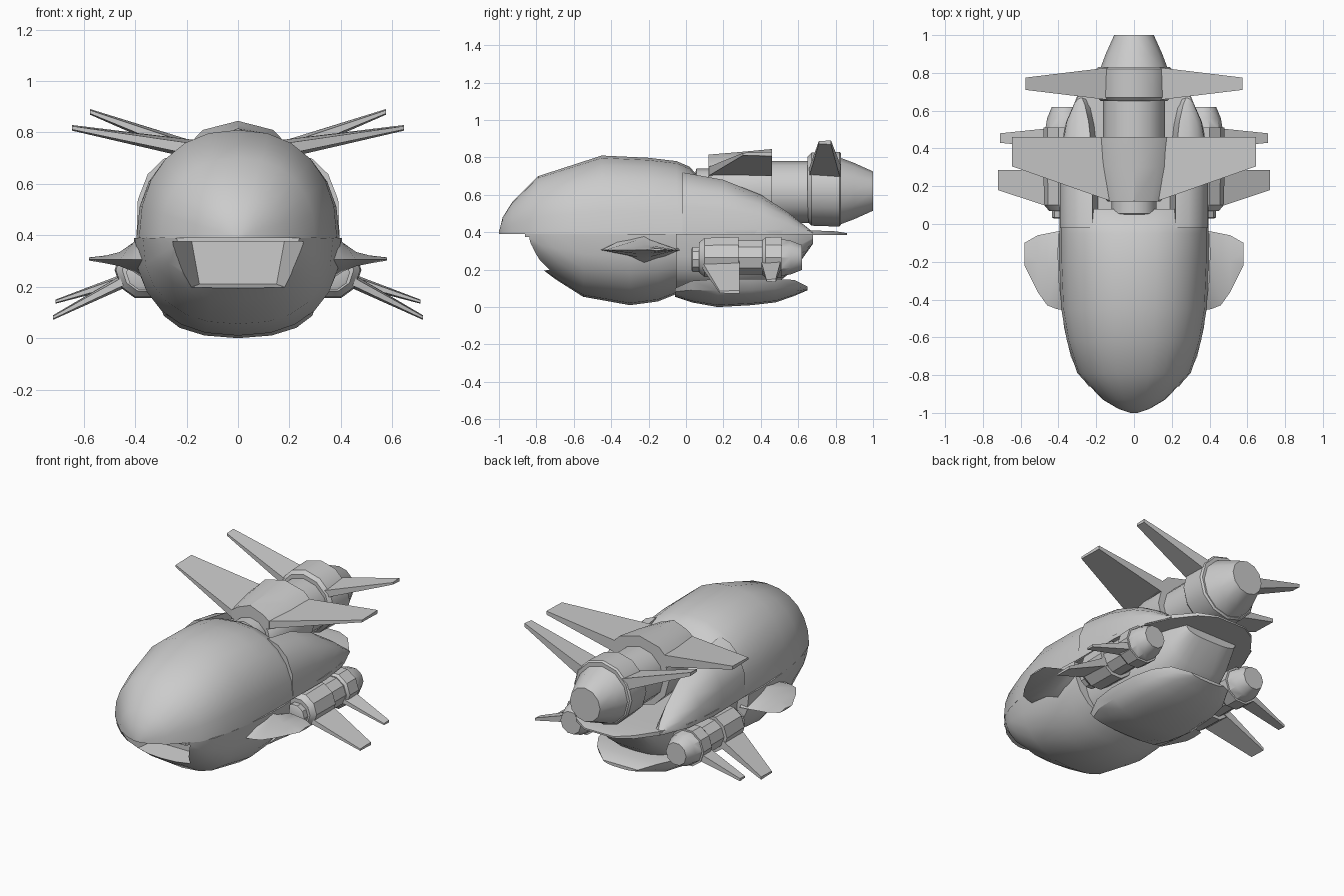
import bpy, bmesh, math

if "Cube" in bpy.data.objects:
    bpy.data.objects.remove(bpy.data.objects["Cube"])


def finish(obj, mirror=False, angle=35):
    bpy.ops.object.select_all(action='DESELECT')
    bpy.context.view_layer.objects.active = obj
    obj.select_set(True)
    if mirror:
        obj.modifiers.new("Mirror", 'MIRROR').use_clip = False
    bpy.ops.object.shade_smooth_by_angle(angle=math.radians(angle))
    return obj


def skin(name, rings, mirror=False, angle=35, smooth=True):
    """Loft closed rings of equal length and cap both ends."""
    bm = bmesh.new()
    vs = [[bm.verts.new(p) for p in r] for r in rings]
    n = len(rings[0])
    for a, b in zip(vs, vs[1:]):
        for i in range(n):
            j = (i + 1) % n
            bm.faces.new((a[i], a[j], b[j], b[i]))
    bm.faces.new(vs[0])
    bm.faces.new(vs[-1])
    bmesh.ops.recalc_face_normals(bm, faces=bm.faces)
    me = bpy.data.meshes.new(name)
    bm.to_mesh(me)
    bm.free()
    obj = bpy.data.objects.new(name, me)
    bpy.context.collection.objects.link(obj)
    return finish(obj, mirror, angle) if smooth else obj


def half_ring(y, w, h, base=0.39, power=0.9, n=12):
    """Half superellipse standing on (h > 0) or hanging from (h < 0) the base."""
    pts = []
    for i in range(n + 1):
        a = math.pi * i / n
        c, s = math.cos(a), math.sin(a)
        x = math.copysign(abs(c) ** power, c) * w
        pts.append((x, y, base + h * max(s, 0) ** power))
    return pts


def lathe(name, cx, cz, profile, sides=12, mirror=False):
    rings = []
    for y, r in profile:
        rings.append([(cx + r * math.cos(math.tau * i / sides), y,
                       cz + r * math.sin(math.tau * i / sides)) for i in range(sides)])
    return skin(name, rings, mirror)


def wing(name, root, tip):
    """root and tip: x, z, y front, y back, half thickness."""
    rings = []
    for x, z, y0, y1, t in (root, tip):
        rings.append([(x, y0, z - t * .6), (x, y1, z - t), (x, y1, z + t), (x, y0, z + t * .6)])
    return skin(name, rings, True)


# Upper shell
skin("upper_shell", [half_ring(y, w, h) for y, w, h in (
    (-1.0, .02, .012), (-.98, .08, .09), (-.93, .165, .17), (-.79, .30, .31),
    (-.62, .355, .365), (-.45, .385, .42), (-.2, .395, .408), (-.05, .395, .39),
    (.02, .395, .36), (.08, .395, .29))])

# Rear side shells flanking the top engine, tapering to the tail
rings = []
for y, xo, xi, h in ((-.02, .395, .22, .33), (.2, .395, .22, .29), (.4, .385, .225, .21),
                     (.54, .36, .24, .12), (.63, .32, .26, .05), (.68, .30, .28, .01)):
    d = xo - xi
    rings.append([(xo, y, .39), (xo - d * .03, y, .39 + h * .45), (xo - d * .25, y, .39 + h * .75),
                  (xo - d * .6, y, .39 + h * .93), (xi, y, .39 + h), (xi - .03, y, .39)])
skin("rear_side_shell", rings, True)

# Flat tail deck
skin("tail_deck", [[(-w, y, .385), (w, y, .385), (w, y, t), (-w, y, t)] for y, w, t in (
    (-.05, .39, .41), (.3, .395, .41), (.5, .37, .41), (.67, .30, .41), (.8, .2, .405), (.86, .1, .395))])

# Lower hull with a carved mouth
hull = skin("lower_hull", [half_ring(y, w, zb - .39, .39, .85) for y, w, zb in (
    (-.86, .24, .33), (-.78, .30, .21), (-.7, .335, .15), (-.55, .37, .055), (-.3, .40, .01),
    (-.15, .405, .03), (-.05, .40, .07))], smooth=False)
cutter = skin("mouth_cutter", [[(-w, y, zb), (w, y, zb), (w * 1.2, y, .375), (-w * 1.2, y, .375)]
              for y, w, zb in ((-1.0, .26, .17), (-.62, .15, .21))], smooth=False)
cutter.hide_render = True
mod = hull.modifiers.new("Mouth", 'BOOLEAN')
mod.operation = 'DIFFERENCE'
mod.object = cutter
bpy.context.view_layer.objects.active = hull
bpy.ops.object.modifier_apply(modifier=mod.name)
bpy.data.objects.remove(cutter)
finish(hull)

# Narrow rear core between the side engines
skin("rear_core", [half_ring(y, w, zb - .39, .39, .7) for y, w, zb in (
    (-.1, .33, .08), (.2, .30, .08), (.45, .26, .1), (.58, .22, .2), (.68, .18, .34))])

# Belly tray under the rear
rings = []
for y, w, zb, zt in ((-.06, .27, .055, .10), (.03, .30, .025, .14), (.17, .31, .0, .15),
                     (.35, .30, .01, .15), (.48, .27, .025, .15), (.58, .21, .06, .145), (.65, .12, .09, .11)):
    ring = half_ring(y, w, zb - zt, zt, .9, 8)
    rings.append(ring)
skin("belly_tray", rings)

# Pectoral fins on the front flanks
rings = []
for x, y0, y1, zb, zt in ((.35, -.46, -.03, .22, .42), (.41, -.45, -.04, .26, .37),
                          (.46, -.43, -.05, .28, .335), (.51, -.36, -.06, .29, .322), (.58, -.22, -.10, .302, .314)):
    ym, zm = y0 + (y1 - y0) * .55, .305
    rings.append([(x, y0, zm), (x, ym, zb), (x, y1, zm), (x, ym, zt)])
skin("flank_fin", rings, True)

# Top engine
lathe("top_engine_intake", 0, .62, ((.05, .10), (.055, .12), (.16, .12)))
lathe("top_engine_body", 0, .62, ((.12, .14), (.15, .17), (.3, .20), (.46, .205)))
lathe("top_engine_core", 0, .615, ((.44, .165), (.68, .165)))
lathe("top_engine_ring", 0, .63, ((.65, .175), (.67, .195), (.82, .2), (.83, .19)))
lathe("top_engine_nozzle", 0, .62, ((.82, .18), (.9, .15), (1.0, .105)))

# Hood bridging the front wings over the engine
skin("top_engine_hood", [[(-w, y, .70), (-w, y, .75), (-w * .7, y, z - .035), (0, y, z),
                          (w * .7, y, z - .035), (w, y, .75), (w, y, .70)]
                         for y, w, z in ((.12, .13, .815), (.3, .175, .83), (.46, .195, .845))])

# Top engine wings
wing("top_front_wing", (.12, .725, .12, .46, .04), (.645, .818, .305, .46, .011))
wing("top_rear_wing", (.12, .71, .655, .83, .04), (.575, .88, .71, .775, .011))

# Side engines
X, Z = .365, .265
lathe("side_engine_intake", X, .255, ((.03, .06), (.035, .07), (.1, .07)), 10, True)
lathe("side_engine_body", X, Z, ((.07, .085), (.1, .11), (.28, .115)), 10, True)
lathe("side_engine_core", X, Z, ((.26, .095), (.44, .095)), 10, True)
lathe("side_engine_ring", X, Z, ((.41, .1), (.425, .113), (.51, .115)), 10, True)
lathe("side_engine_nozzle", X, Z, ((.5, .105), (.56, .095), (.62, .07)), 10, True)

# Side engine wings
wing("side_front_wing", (.42, .235, .08, .285, .03), (.72, .08, .18, .285, .009))
wing("side_rear_wing", (.42, .235, .40, .51, .025), (.71, .142, .43, .48, .008))
